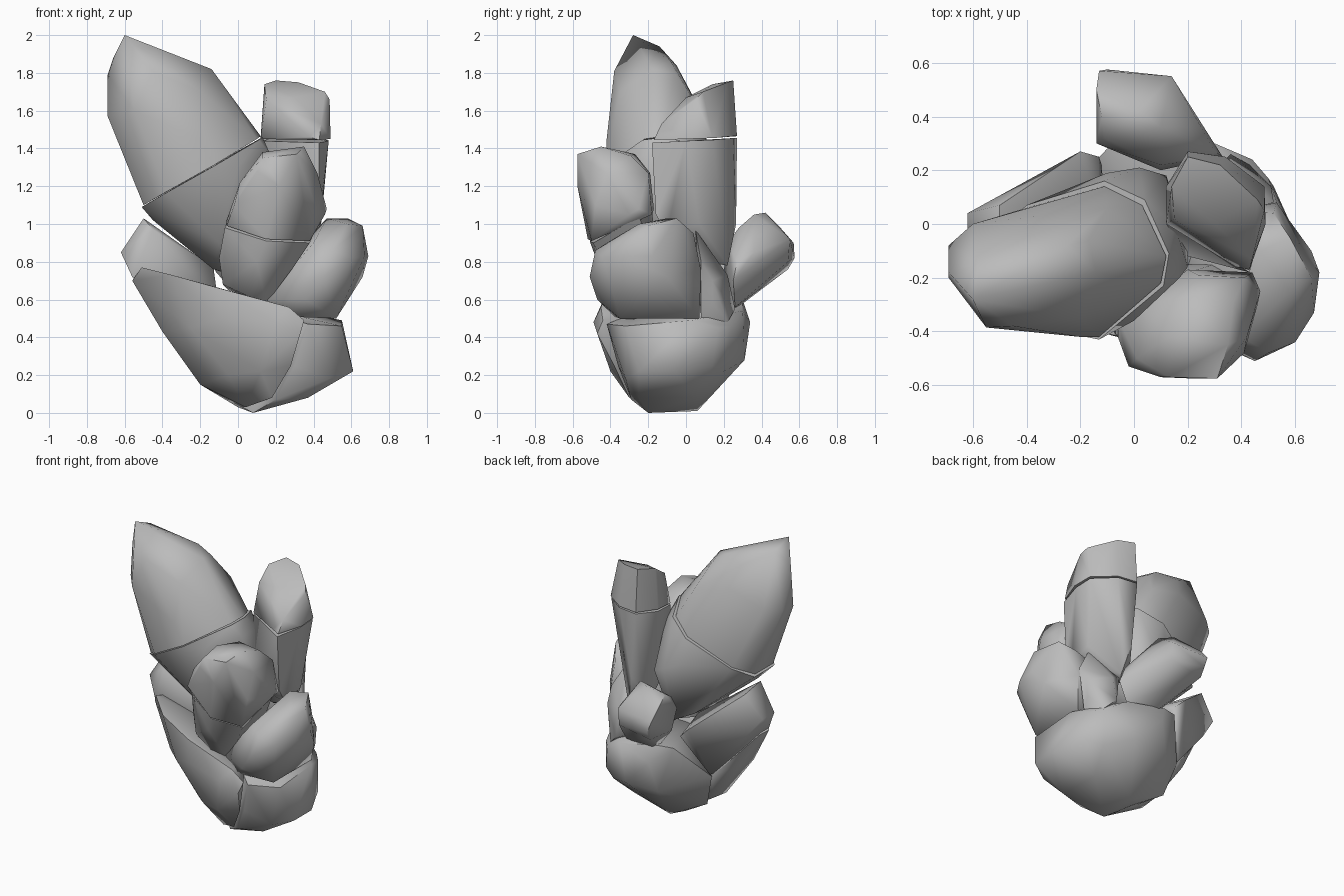
import bpy, bmesh, math

grey = bpy.data.materials.new("stone_grey")
grey.diffuse_color = (0.5, 0.5, 0.5, 1)


def chunk(name, *points):
    """One convex faceted lobe wrapped around a few corner points."""
    bm = bmesh.new()
    verts = [bm.verts.new(p) for p in points]
    res = bmesh.ops.convex_hull(bm, input=verts)
    inner = [g for g in res["geom_interior"] if isinstance(g, bmesh.types.BMVert)]
    bmesh.ops.delete(bm, geom=inner, context='VERTS')
    bmesh.ops.recalc_face_normals(bm, faces=bm.faces)
    mesh = bpy.data.meshes.new(name)
    bm.to_mesh(mesh)
    bm.free()
    mesh.materials.append(grey)
    ob = bpy.data.objects.new(name, mesh)
    bpy.context.collection.objects.link(ob)
    bpy.ops.object.select_all(action='DESELECT')
    ob.select_set(True)
    bpy.context.view_layer.objects.active = ob
    bpy.ops.object.shade_smooth_by_angle(angle=math.radians(62))
    return ob


# big leaning lobe: tip and the segment below it
chunk("large_lobe_tip",
      (-.5, -.25, 1.1), (-.5, -.05, 1.1), (-.38, -.38, 1.17), (-.13, -.42, 1.31),
      (.1, -.22, 1.45), (.12, -.12, 1.465), (.03, .07, 1.41), (-.11, .14, 1.33),
      (-.4, .06, 1.16), (-.69, -.2, 1.57), (-.69, -.08, 1.58), (-.55, -.385, 1.6),
      (-.2, -.42, 1.45), (-.69, -.18, 1.79), (-.6, 0, 1.6), (-.35, .03, 1.69),
      (-.4, -.05, 1.84), (-.58, -.14, 1.94), (-.6, -.28, 2.0), (-.66, -.2, 1.88),
      (-.14, -.18, 1.82), (-.17, -.06, 1.8), (-.25, -.08, 1.86), (-.45, -.38, 1.81),
      (-.2, -.35, 1.7), (-.1, .06, 1.62))
chunk("large_lobe_base",
      (-.51, -.25, 1.09), (-.51, -.03, 1.09), (-.38, -.38, 1.165), (-.13, -.43, 1.305),
      (.11, -.23, 1.445), (.13, -.11, 1.46), (.04, .09, 1.41), (-.11, .16, 1.325),
      (-.4, .07, 1.155), (.17, -.2, 1.37), (.15, 0, 1.35), (.02, .21, 1.1),
      (.12, .18, 1.05), (-.45, -.15, 1.02), (-.13, -.1, .76), (-.13, .1, .78),
      (0, .15, .72), (.1, -.1, .7), (.2, -.05, .95), (-.1, -.32, .9),
      (0, -.36, 1.3), (.2, -.16, 1.22), (-.1, .19, 1.15))

# low left side
chunk("left_lobe",
      (-.5, -.11, 1.03), (-.5, .07, 1.0), (-.62, .04, .85), (-.62, -.09, .85),
      (-.56, -.12, .72), (-.55, .02, .72), (-.45, .1, .95), (-.2, .27, .75),
      (-.13, .25, .68), (-.13, .05, .77), (-.12, .22, .66), (-.27, .12, .4),
      (-.3, -.05, .4), (-.1, -.1, .55), (-.45, -.16, .97), (-.42, .11, .75))
chunk("front_left_lobe",
      (-.51, -.18, .77), (-.49, -.1, .75), (-.56, -.12, .7), (-.54, -.05, .69),
      (-.35, -.33, .73), (-.1, -.41, .66), (.27, -.45, .56), (.35, -.44, .49),
      (.33, -.47, .42), (.28, -.38, .25), (.18, -.3, .08), (.04, -.22, .03),
      (0, -.05, .04), (-.2, -.16, .15), (-.2, 0, .17), (-.1, -.41, .5),
      (.2, -.49, .48), (-.4, -.18, .43), (-.4, 0, .45), (-.1, -.1, .64),
      (.2, -.2, .55), (-.28, .1, .39), (.12, -.4, .22), (-.05, -.32, .2),
      (-.25, -.33, .45))

# rounded foot of the cluster
chunk("foot",
      (.08, -.2, 0), (.08, .06, .01), (0, 0, .03), (.2, -.29, .07), (.37, -.25, .08),
      (.37, .05, .08), (.61, -.25, .22), (.61, -.06, .22), (.52, .14, .25),
      (.55, -.32, .46), (.55, .03, .49), (.5, .17, .45), (.37, -.42, .47),
      (.3, -.36, .25), (.48, -.32, .18), (.44, .24, .46), (.42, .2, .22),
      (.25, .31, .28), (0, .31, .28), (.3, .3, .54), (.05, .34, .48),
      (-.1, .28, .6), (0, .3, .6), (-.27, .1, .38), (-.2, .05, .15), (.1, -.2, .56))

# front lobe
chunk("front_lobe_tip",
      (-.06, -.42, .99), (-.06, -.35, 1.02), (.15, -.52, .92), (.38, -.5, .91),
      (.46, -.3, 1.05), (.44, -.18, 1.05), (.2, -.17, 1.08), (-.02, -.53, 1.1),
      (.01, -.5, 1.22), (.13, -.57, 1.35), (.31, -.575, 1.37), (.35, -.45, 1.41),
      (.13, -.42, 1.38), (.2, -.27, 1.37), (.37, -.29, 1.36), (.24, -.19, 1.27),
      (.41, -.2, 1.27), (.47, -.25, 1.08), (.1, -.57, 1.28), (.42, -.42, 1.27),
      (.22, -.575, 1.2), (.41, -.48, 1.1), (.03, -.3, 1.22))
chunk("front_lobe_base",
      (-.07, -.41, .98), (.15, -.51, .91), (.38, -.49, .9), (.44, -.25, 1.04),
      (.2, -.18, 1.07), (-.06, -.34, 1.01), (-.1, -.35, .82), (-.08, -.35, .68),
      (.05, -.38, .62), (.15, -.35, .58), (.3, -.43, .78), (.15, -.15, .58),
      (-.05, -.15, .65), (.3, -.15, .8), (.1, -.47, .8))

# right lobe
chunk("right_lobe",
      (.14, -.35, .6), (.25, -.38, .51), (.52, -.35, .5), (.52, .07, .5), (.25, 0, .51),
      (.4, -.42, .9), (.47, -.1, 1.03), (.58, -.05, 1.03), (.58, -.25, 1.0),
      (.66, -.2, .99), (.69, -.18, .83), (.67, -.33, .83), (.6, -.44, .82),
      (.45, -.51, .72), (.5, -.48, .86), (.53, .08, .75), (.52, .04, .95),
      (.4, .05, .9), (.3, -.1, .85), (.36, -.47, .6), (.66, -.1, .72))

# upright rear lobe: tip and stem
chunk("upright_lobe_tip",
      (.12, 0, 1.45), (.12, .14, 1.46), (.2, .27, 1.465), (.34, .25, 1.465),
      (.485, .14, 1.455), (.49, 0, 1.45), (.43, -.17, 1.445), (.38, -.16, 1.46),
      (.14, .14, 1.74), (.2, .25, 1.76), (.32, .22, 1.75), (.46, .09, 1.7),
      (.485, .05, 1.66), (.44, -.13, 1.53), (.15, .02, 1.66), (.3, 0, 1.67))
chunk("upright_lobe_stem",
      (.12, 0, 1.44), (.12, .14, 1.445), (.2, .27, 1.455), (.34, .25, 1.455),
      (.48, .14, 1.445), (.48, 0, 1.44), (.43, -.18, 1.43), (.44, .07, 1.0),
      (.43, -.1, .95), (.2, -.12, 1.0), (.24, .265, 1.0), (.29, .22, .78),
      (.2, .1, .8), (.38, .05, .88), (.2, .2, .9), (.37, .16, 1.0), (.43, -.16, 1.05))

# rear filler wedge and rear lobe
chunk("rear_wedge",
      (.42, .05, .97), (.52, .08, .8), (.51, .14, .7), (.36, .22, .73), (.36, .26, .55),
      (.43, .22, .48), (.48, .08, .5), (.25, .1, .55), (.25, .15, .8), (.35, .17, .8),
      (.3, .05, .95), (.5, .14, .58))
chunk("rear_lobe",
      (-.11, .32, .98), (-.12, .4, 1.03), (.02, .42, 1.06), (.1, .36, 1.05), (.12, .28, .98),
      (-.14, .5, .98), (-.13, .57, .9), (-.1, .575, .82), (.14, .55, .92), (.14, .54, .8),
      (-.1, .54, .76), (-.12, .33, .75), (.01, .26, .6), (.08, .25, .54),
      (.28, .26, .56), (.33, .25, .7), (.3, .27, .8), (.1, .2, .75), (.1, .22, .9),
      (.25, .36, .85), (-.14, .3, .9))
